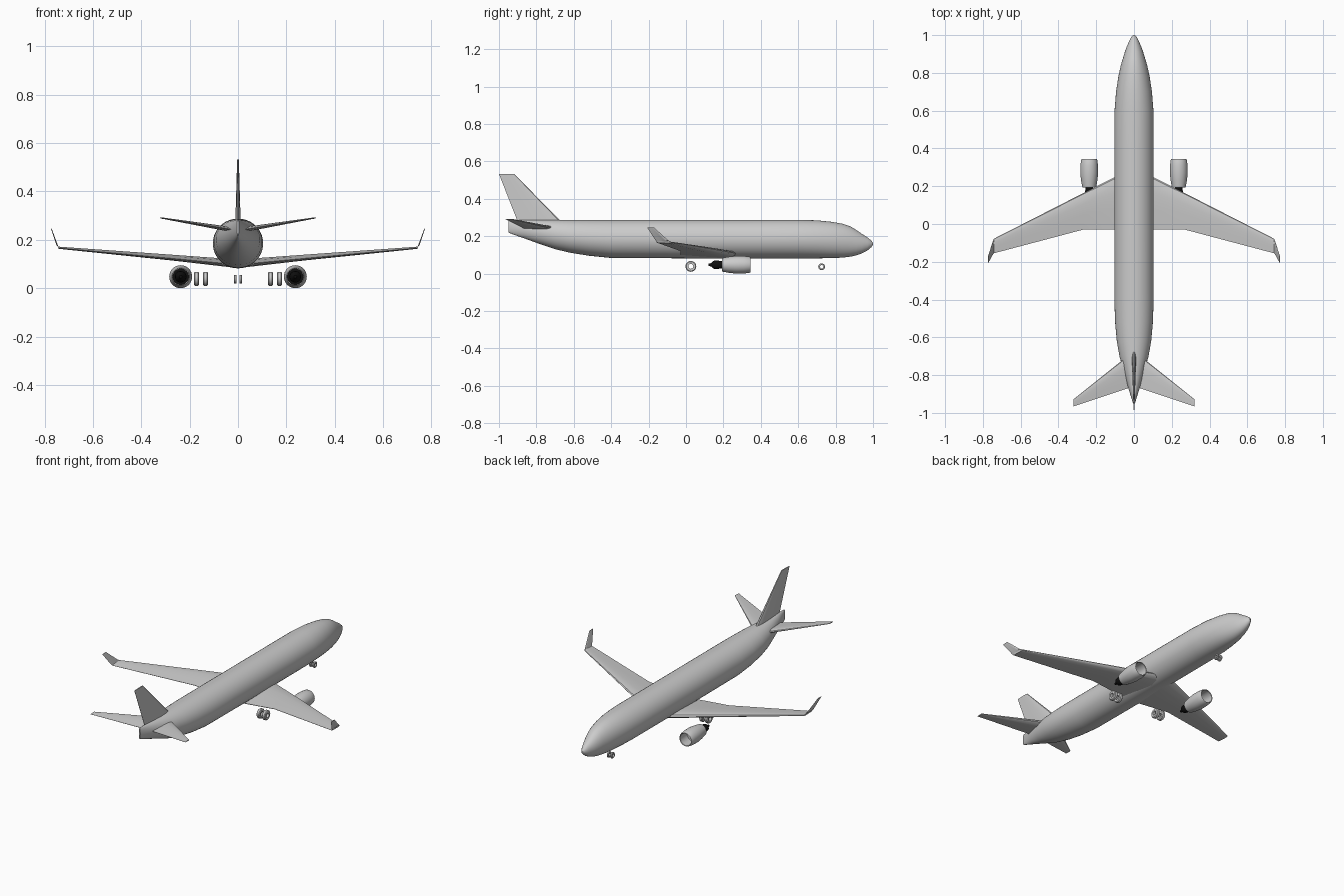
import bpy, bmesh, math
from mathutils import Vector

if "Cube" in bpy.data.objects:
    bpy.data.objects.remove(bpy.data.objects["Cube"])

black = bpy.data.materials.new("black")
black.diffuse_color = (0.005, 0.005, 0.005, 1)
black.use_nodes = True
black.node_tree.nodes["Principled BSDF"].inputs["Base Color"].default_value = black.diffuse_color


def loft(name, rings, caps=(True, True), closed=False, mirror=False, mat=None, angle=35):
    """Skin a list of equal-sized point rings."""
    bm = bmesh.new()
    vs = [[bm.verts.new(p) for p in r] for r in rings]
    n = len(rings[0])
    pairs = list(zip(vs, vs[1:]))
    if closed:
        pairs.append((vs[-1], vs[0]))
    for a, b in pairs:
        for i in range(n):
            j = (i + 1) % n
            bm.faces.new((a[i], a[j], b[j], b[i]))
    if not closed:
        if caps[0]:
            bm.faces.new(vs[0])
        if caps[1]:
            bm.faces.new(vs[-1])
    bmesh.ops.recalc_face_normals(bm, faces=bm.faces)
    me = bpy.data.meshes.new(name)
    bm.to_mesh(me)
    bm.free()
    ob = bpy.data.objects.new(name, me)
    bpy.context.collection.objects.link(ob)
    if mat:
        me.materials.append(mat)
    bpy.ops.object.select_all(action='DESELECT')
    ob.select_set(True)
    bpy.context.view_layer.objects.active = ob
    bpy.ops.object.shade_smooth_by_angle(angle=math.radians(angle))
    if mirror:
        ob.modifiers.new("mirror", 'MIRROR')
    return ob


def ellipse(y, rx, z0, z1, n=40):
    zc, rz = (z0 + z1) / 2, (z1 - z0) / 2
    return [(rx * math.cos(2 * math.pi * i / n), y, zc + rz * math.sin(2 * math.pi * i / n))
            for i in range(n)]


AIRFOIL = [(0, 0), (.03, .28), (.12, .45), (.3, .5), (.6, .34), (1, .04)]


def foil(lead, trail, thick, normal):
    """Symmetric aerofoil section between leading and trailing points."""
    a, b, n = Vector(lead), Vector(trail), Vector(normal).normalized()
    pts = AIRFOIL + [(t, -h) for t, h in AIRFOIL[:0:-1]]
    return [a.lerp(b, t) + n * h * thick for t, h in pts]


def lathe_y(name, profile, cx, cz, n=32, **kw):
    """Spin (y, radius) points about an axis along y."""
    return loft(name, [[(cx + r * math.cos(2 * math.pi * i / n), y, cz + r * math.sin(2 * math.pi * i / n))
                        for i in range(n)] for y, r in profile], mirror=True, **kw)


def wheel(name, x, y, z, r, hole, half):
    """Tyre ring with rounded shoulders, axle along x."""
    prof = [(-half, hole), (-half, r * .85), (-half * .6, r), (half * .6, r), (half, r * .85), (half, hole)]
    loft(name, [[(x + dx, y + q * math.cos(2 * math.pi * i / 24), z + q * math.sin(2 * math.pi * i / 24))
                 for i in range(24)] for dx, q in prof], closed=True, mirror=True)


# Fuselage: y, half width, bottom, top
body = [(1.0, .004, .156, .164), (.992, .013, .142, .176), (.97, .025, .124, .194),
        (.94, .038, .108, .213), (.91, .049, .098, .234), (.88, .058, .091, .252),
        (.84, .070, .086, .266), (.78, .083, .083, .277), (.70, .095, .082, .285),
        (.60, .103, .082, .288), (.40, .104, .082, .288), (0, .104, .082, .288),
        (-.40, .104, .084, .288), (-.52, .100, .096, .288), (-.62, .091, .112, .288),
        (-.70, .077, .131, .288), (-.78, .056, .158, .287), (-.86, .033, .187, .287),
        (-.92, .014, .208, .287), (-.95, .005, .220, .285)]
loft("fuselage", [ellipse(*s) for s in body])

# Wings and upturned tips
up = (0, 0, 1)
loft("wing", [foil((0, .30, .103), (0, -.03, .096), .036, up),
              foil((.27, .163, .128), (.27, -.03, .122), .024, up),
              foil((.742, -.078, .168), (.742, -.155, .166), .009, up)],
     caps=(False, True), mirror=True)
side = (1, 0, -.3)
loft("winglet", [foil((.742, -.078, .168), (.742, -.155, .166), .008, up),
                 foil((.748, -.095, .178), (.748, -.163, .178), .005, side),
                 foil((.772, -.170, .246), (.772, -.207, .246), .003, side)], mirror=True)

# Tail surfaces
loft("tailplane", [foil((.01, -.68, .240), (.01, -.862, .240), .022, up),
                   foil((.32, -.928, .291), (.32, -.966, .291), .005, up)], mirror=True)
loft("tail_fin", [foil((0, -.630, .24), (0, -.885, .24), .024, (1, 0, 0)),
                  foil((0, -.918, .533), (0, -1.0, .533), .007, (1, 0, 0))])

# Engines: open shell, fan disc, black core
ex, ez = .237, .0475
lathe_y("engine_shell", [(.345, .040), (.338, .043), (.31, .0465), (.27, .0475), (.23, .043), (.192, .036),
                         (.192, .034), (.23, .039), (.27, .040), (.32, .038), (.342, .037)],
        ex, ez, closed=True)
lathe_y("engine_fan", [(.272, .040), (.266, .040)], ex, ez)
lathe_y("engine_core", [(.205, .0365), (.195, .0345), (.193, .019), (.182, .020), (.165, .024),
                        (.148, .021), (.135, .009), (.120, .006)], ex, ez, mat=black)

# Landing wheels
for tag, x in (("inner", .135), ("outer", .172)):
    wheel("main_wheel_" + tag, x, .026, .039, .029, .013, .0105)
wheel("nose_wheel", .0115, .725, .037, .018, .009, .0055)
